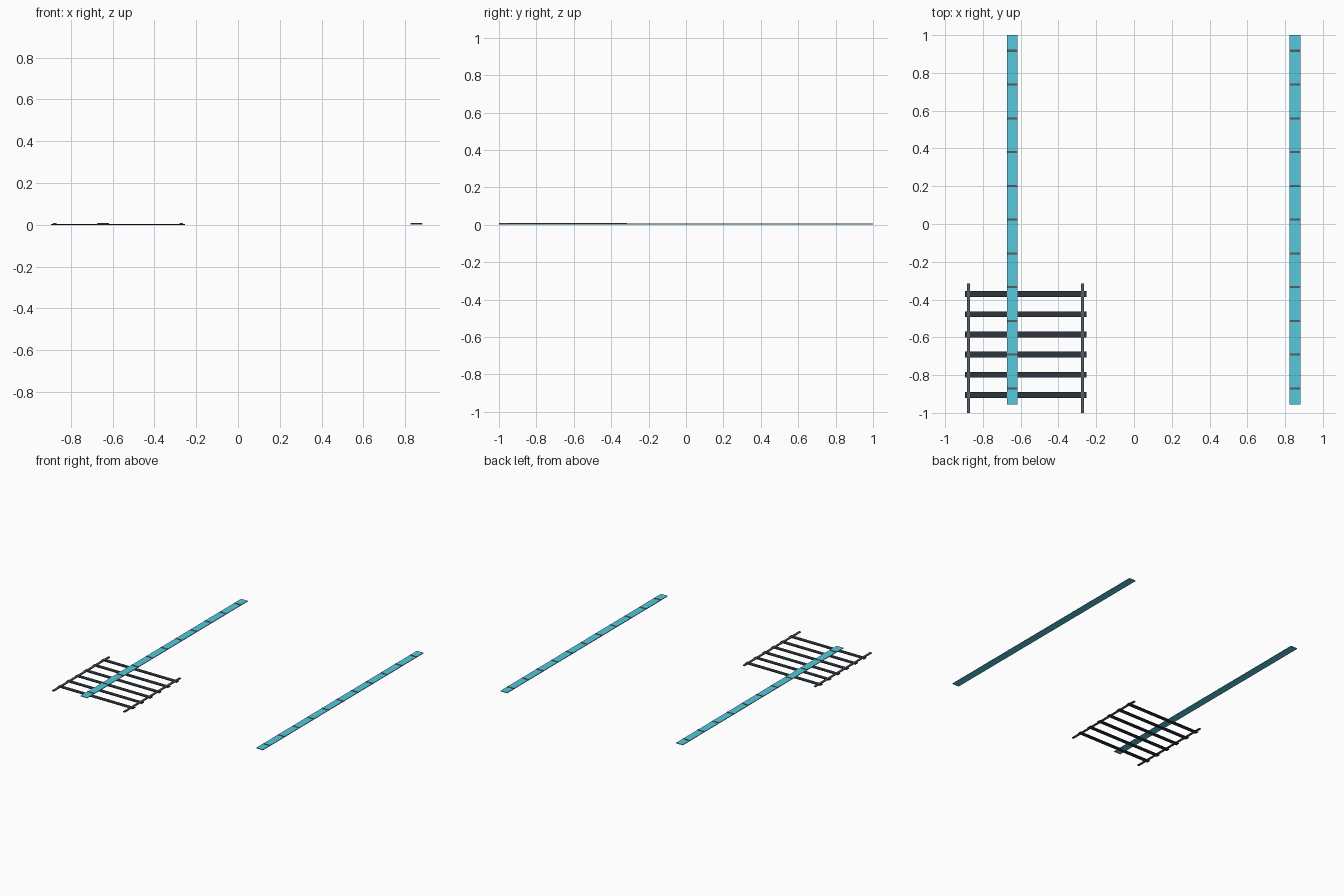
import bpy

if "Cube" in bpy.data.objects:
    bpy.data.objects.remove(bpy.data.objects["Cube"])

def material(name, rgb):
    m = bpy.data.materials.new(name)
    m.diffuse_color = (*rgb, 1)
    m.use_nodes = True
    m.node_tree.nodes["Principled BSDF"].inputs["Base Color"].default_value = m.diffuse_color
    return m

cyan = material("cyan_paint", (0.09, 0.58, 0.72))
charcoal = material("charcoal", (0.027, 0.035, 0.045))
steel = material("dark_steel", (0.09, 0.11, 0.13))

def box(name, x, y, z0, z1, w, d, mat):
    bpy.ops.mesh.primitive_cube_add(size=1, location=(x, y, (z0 + z1) / 2))
    o = bpy.context.object
    o.name = name
    o.scale = (w, d, z1 - z0)
    bpy.ops.object.transform_apply(location=False, rotation=False, scale=True)
    o.data.materials.append(mat)
    return o

# Two long guide strips with evenly spaced cross joints
for side, x in (("left", -0.645), ("right", 0.853)):
    box(f"{side}_guide_strip", x, 0.0225, 0.001, 0.006, 0.057, 1.955, cyan)
    for i in range(11):
        box(f"{side}_strip_joint_{i + 1}", x, 0.917 - i * 0.1787,
            0.005, 0.008, 0.055, 0.011, steel)

# Drain grate: six slats under two side rails
for i in range(6):
    box(f"grate_slat_{i + 1}", -0.574, -0.371 - i * 0.1068,
        0.0, 0.0045, 0.643, 0.031, charcoal)
for side, x in (("left", -0.877), ("right", -0.272)):
    box(f"grate_{side}_rail", x, -0.658, 0.002, 0.009, 0.016, 0.684, steel)
